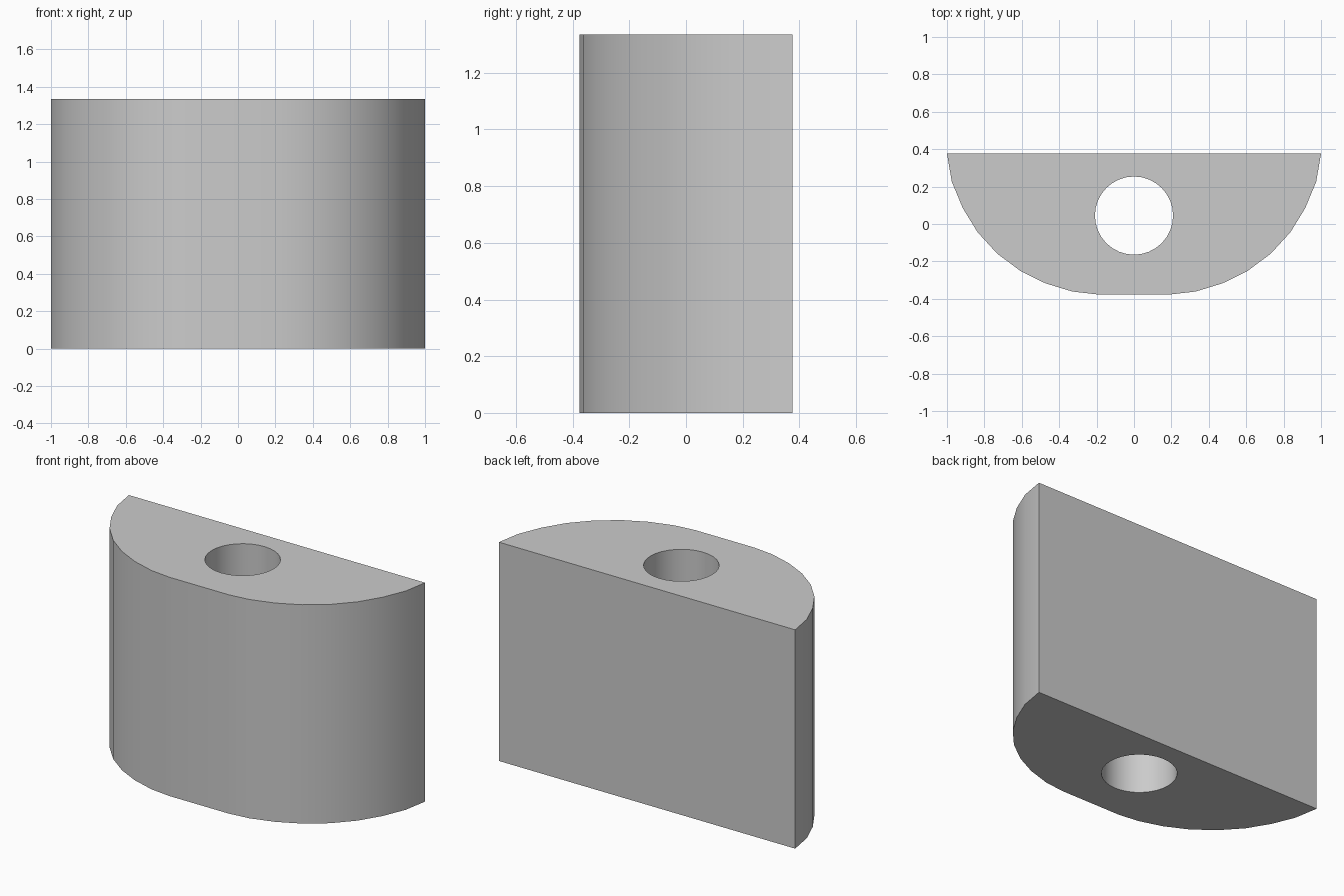
import bpy, bmesh, math

if "Cube" in bpy.data.objects:
    bpy.data.objects.remove(bpy.data.objects["Cube"])

HEIGHT = 1.335
HOLE_Y, HOLE_R, HOLE_SIDES = 0.045, 0.209, 32

# Right half of the D-shaped outline, from the flat back round to the front
half = [(1.0, 0.376), (0.974, 0.226), (0.916, 0.086), (0.837, -0.043),
        (0.732, -0.158), (0.607, -0.251), (0.474, -0.317), (0.33, -0.361),
        (0.2, -0.376)]
outline = half + [(-x, y) for x, y in reversed(half)]

# Round through-hole
hole = [(HOLE_R * math.cos(2 * math.pi * i / HOLE_SIDES),
         HOLE_Y + HOLE_R * math.sin(2 * math.pi * i / HOLE_SIDES))
        for i in range(HOLE_SIDES)]


def add_loop(bm, points):
    verts = [bm.verts.new((x, y, 0)) for x, y in points]
    return [bm.edges.new((v, verts[(i + 1) % len(verts)]))
            for i, v in enumerate(verts)]


# Fill the outline around the hole, then extrude it upwards
bm = bmesh.new()
edges = add_loop(bm, outline) + add_loop(bm, hole)
bmesh.ops.triangle_fill(bm, edges=edges, use_beauty=True, normal=(0, 0, 1))
result = bmesh.ops.extrude_face_region(bm, geom=bm.faces[:], use_keep_orig=True)
top = [g for g in result["geom"] if isinstance(g, bmesh.types.BMVert)]
bmesh.ops.translate(bm, verts=top, vec=(0, 0, HEIGHT))
bmesh.ops.recalc_face_normals(bm, faces=bm.faces[:])

mesh = bpy.data.meshes.new("drilled_half_round_block")
bm.to_mesh(mesh)
bm.free()
block = bpy.data.objects.new("drilled_half_round_block", mesh)
bpy.context.collection.objects.link(block)

# Smooth curved walls with crisp rims
bpy.context.view_layer.objects.active = block
block.select_set(True)
bpy.ops.object.shade_smooth_by_angle(angle=math.radians(30))
